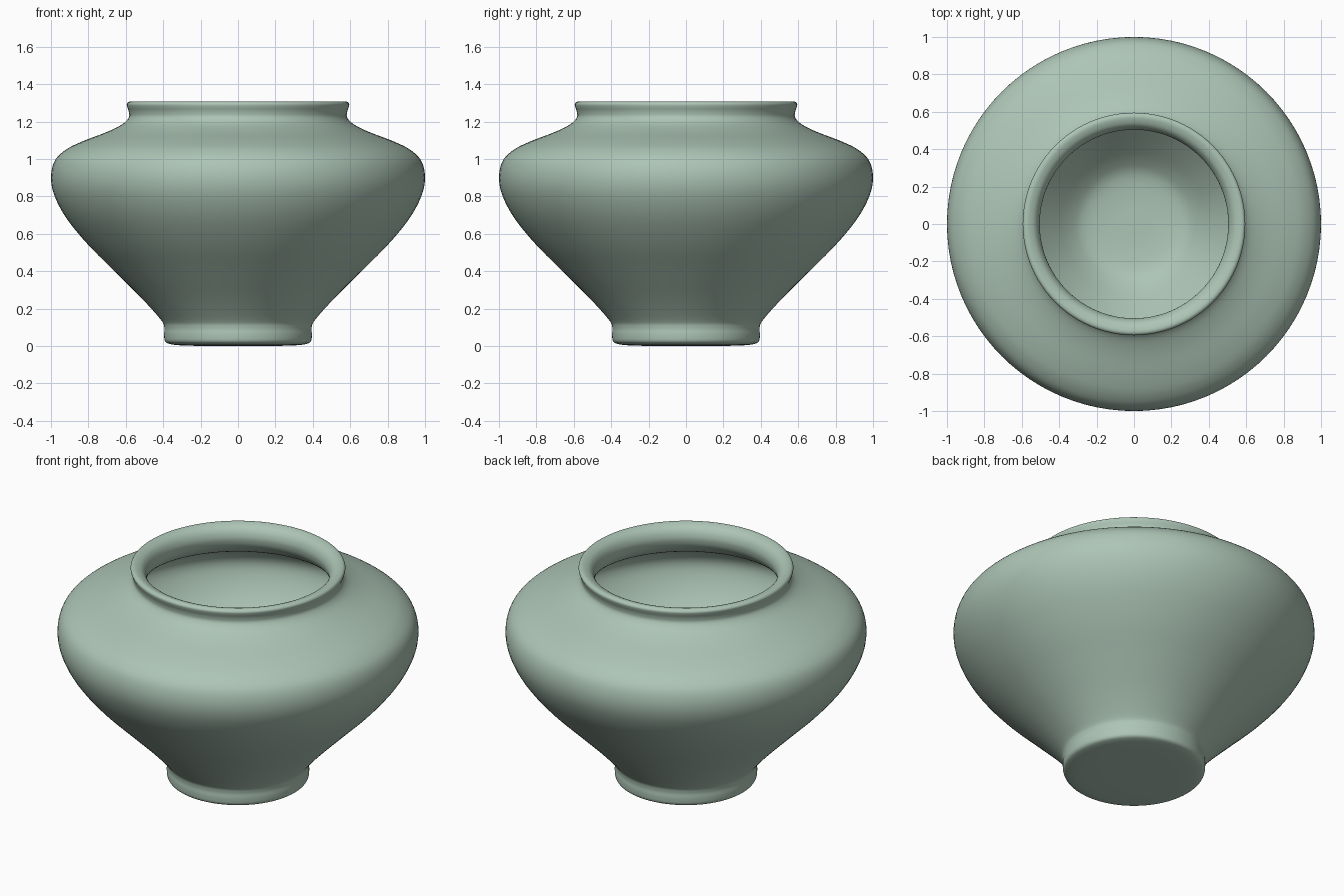
import bpy, bmesh, math
from mathutils import Vector

if "Cube" in bpy.data.objects:
    bpy.data.objects.remove(bpy.data.objects["Cube"])

SEGMENTS = 96
SUB = 5

# Half section (radius, height): underside, foot, belly, shoulder, lip
outer = [(0.0, 0.0), (0.20, 0.001), (0.31, 0.004), (0.365, 0.011), (0.39, 0.025),
         (0.395, 0.06), (0.394, 0.10), (0.412, 0.14), (0.51, 0.25), (0.65, 0.39),
         (0.80, 0.54), (0.915, 0.68), (0.98, 0.80), (1.0, 0.90), (0.98, 0.99),
         (0.92, 1.05), (0.83, 1.095), (0.70, 1.145), (0.62, 1.185), (0.585, 1.22),
         (0.583, 1.25), (0.593, 1.28), (0.594, 1.295), (0.582, 1.306)]
# Rounded rim, then down the inside wall to the floor
inner = [(0.56, 1.305), (0.53, 1.29), (0.51, 1.26), (0.505, 1.22), (0.525, 1.17),
         (0.59, 1.115), (0.70, 1.065), (0.82, 1.015), (0.89, 0.96), (0.92, 0.89),
         (0.90, 0.80), (0.84, 0.69), (0.73, 0.56), (0.58, 0.41), (0.44, 0.26),
         (0.34, 0.16), (0.26, 0.11), (0.14, 0.092), (0.0, 0.09)]


def smooth_path(points, sub):
    """Catmull-Rom curve through the profile points."""
    p = [Vector(q) for q in points]
    p = [2 * p[0] - p[1]] + p + [2 * p[-1] - p[-2]]
    path = []
    for a, b, c, d in zip(p, p[1:], p[2:], p[3:]):
        for i in range(sub):
            t = i / sub
            path.append(0.5 * (2 * b + (c - a) * t + (2 * a - 5 * b + 4 * c - d) * t**2
                               + (3 * b - a - 3 * c + d) * t**3))
    path.append(p[-2])
    return path


# Turn the section around the z axis
bm = bmesh.new()
verts = [bm.verts.new((max(q.x, 0), 0, max(q.y, 0))) for q in smooth_path(outer + inner, SUB)]
edges = [bm.edges.new(pair) for pair in zip(verts, verts[1:])]
bmesh.ops.spin(bm, geom=verts + edges, cent=(0, 0, 0), axis=(0, 0, 1),
               angle=math.tau, steps=SEGMENTS, use_merge=True)
bmesh.ops.remove_doubles(bm, verts=bm.verts, dist=1e-5)
bmesh.ops.recalc_face_normals(bm, faces=bm.faces)
for f in bm.faces:
    f.smooth = True
mesh = bpy.data.meshes.new("jar")
bm.to_mesh(mesh)
bm.free()
jar = bpy.data.objects.new("jar", mesh)
bpy.context.collection.objects.link(jar)

# Celadon glaze
glaze = bpy.data.materials.new("celadon_glaze")
glaze.diffuse_color = (0.42, 0.56, 0.47, 1)
glaze.use_nodes = True
glaze.node_tree.nodes["Principled BSDF"].inputs["Base Color"].default_value = glaze.diffuse_color
mesh.materials.append(glaze)
